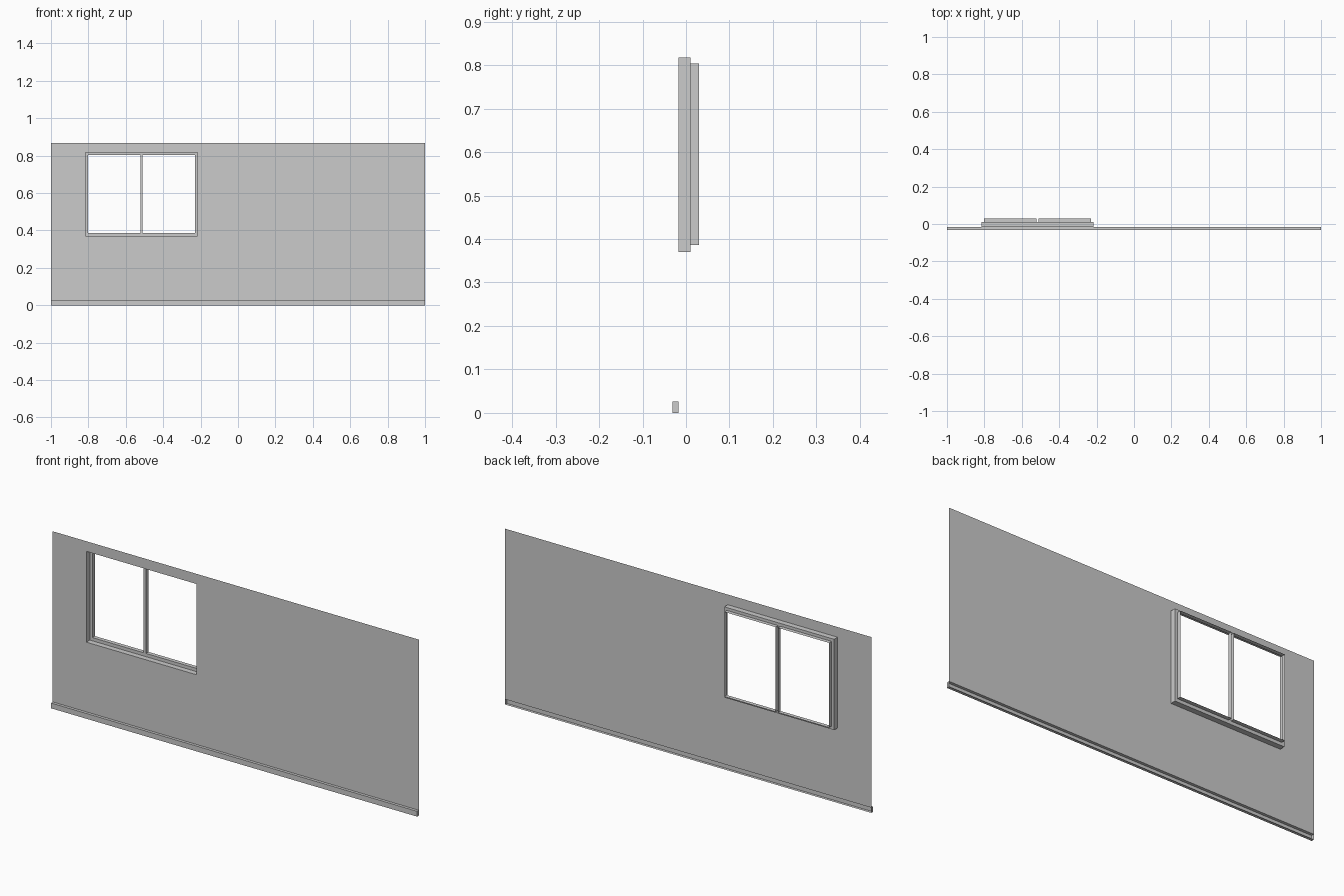
import bpy, bmesh

if "Cube" in bpy.data.objects:
    bpy.data.objects.remove(bpy.data.objects["Cube"])

W, H = 1.0, 0.868                 # wall half width, height
Y_SKIRT, Y_WALL, Y_FRAME, Y_BACK = -0.031, -0.017, 0.01, 0.03
SKIRT = 0.026
OX0, OX1, OZ0, OZ1 = -0.816, -0.216, 0.37, 0.818    # window opening
T, MID, M = 0.014, -0.516, 0.0065                   # frame width, mullion
IX0, IX1, IZ0, IZ1 = OX0 + T, OX1 - T, OZ0 + T + 0.002, OZ1 - T


def corners(x0, x1, z0, z1, y):
    return [(x0, y, z0), (x1, y, z0), (x1, y, z1), (x0, y, z1)]


def face(bm, pts):
    bm.faces.new([bm.verts.new(p) for p in pts])


def panel(bm, x0, x1, z0, z1, y):
    """Flat sheet facing the front."""
    face(bm, corners(x0, x1, z0, z1, y))


def sleeve(bm, x0, x1, z0, z1, y0, y1):
    """Four sides of a rectangular tube running from y0 to y1."""
    a, b = corners(x0, x1, z0, z1, y0), corners(x0, x1, z0, z1, y1)
    for i in range(4):
        j = (i + 1) % 4
        face(bm, [a[i], a[j], b[j], b[i]])


def sheet_with_holes(bm, xs, zs, holes, y):
    """Grid of panels, leaving out the cells listed as holes."""
    for i in range(len(xs) - 1):
        for k in range(len(zs) - 1):
            if (i, k) not in holes:
                panel(bm, xs[i], xs[i + 1], zs[k], zs[k + 1], y)


def finish(bm, name):
    bmesh.ops.remove_doubles(bm, verts=bm.verts, dist=1e-5)
    me = bpy.data.meshes.new(name)
    bm.to_mesh(me)
    bm.free()
    bpy.context.collection.objects.link(bpy.data.objects.new(name, me))


# Thin wall sheet with the window opening
bm = bmesh.new()
sheet_with_holes(bm, [-W, OX0, OX1, W], [SKIRT, OZ0, OZ1, H], {(1, 1)}, Y_WALL)
finish(bm, "wall")

# Skirting board: strip pushed forward, open at the back
bm = bmesh.new()
panel(bm, -W, W, 0, SKIRT, Y_SKIRT)
sleeve(bm, -W, W, 0, SKIRT, Y_WALL, Y_SKIRT)
finish(bm, "skirting_board")

# Window frame: outer reveal and flat face with two panes cut out
bm = bmesh.new()
sleeve(bm, OX0, OX1, OZ0, OZ1, Y_WALL, Y_FRAME)
sheet_with_holes(bm, [OX0, IX0, MID - M, MID + M, IX1, OX1],
                 [OZ0, IZ0, IZ1, OZ1], {(1, 1), (3, 1)}, Y_FRAME)
finish(bm, "window_frame")

# Inner reveals of the two panes
for name, x0, x1 in (("left_pane_reveal", IX0, MID - M),
                     ("right_pane_reveal", MID + M, IX1)):
    bm = bmesh.new()
    sleeve(bm, x0, x1, IZ0, IZ1, Y_FRAME, Y_BACK)
    finish(bm, name)
